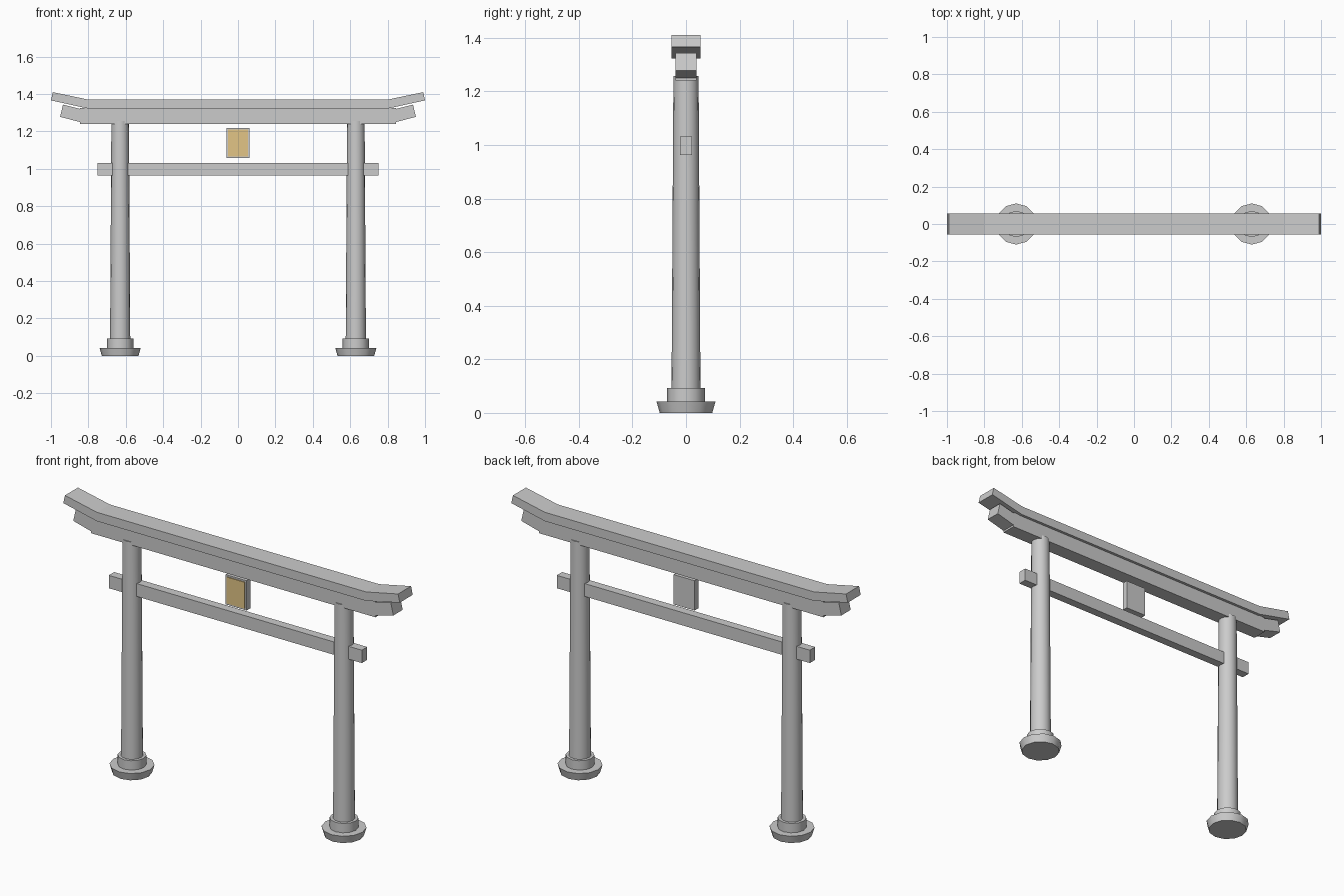
import bpy, bmesh, math

if "Cube" in bpy.data.objects:
    bpy.data.objects.remove(bpy.data.objects["Cube"])


def material(name, rgb):
    m = bpy.data.materials.new(name)
    m.diffuse_color = (*rgb, 1)
    m.use_nodes = True
    m.node_tree.nodes["Principled BSDF"].inputs["Base Color"].default_value = m.diffuse_color
    return m


GREY = material("stone_grey", (0.6, 0.6, 0.6))
GOLD = material("pale_gold", (0.76, 0.56, 0.24))


def finish(name, bm, mat, smooth=False):
    bmesh.ops.recalc_face_normals(bm, faces=bm.faces)
    me = bpy.data.meshes.new(name)
    bm.to_mesh(me)
    bm.free()
    me.materials.append(mat)
    ob = bpy.data.objects.new(name, me)
    bpy.context.collection.objects.link(ob)
    if smooth:
        bpy.ops.object.select_all(action='DESELECT')
        ob.select_set(True)
        bpy.context.view_layer.objects.active = ob
        bpy.ops.object.shade_smooth_by_angle(angle=math.radians(35))
    return ob


def prism(name, outline, y0, y1, mat=GREY):
    """Extrude an x-z outline from y0 to y1."""
    bm = bmesh.new()
    face = bm.faces.new([bm.verts.new((x, y0, z)) for x, z in outline])
    ext = bmesh.ops.extrude_face_region(bm, geom=[face])
    moved = [v for v in ext["geom"] if isinstance(v, bmesh.types.BMVert)]
    bmesh.ops.translate(bm, verts=moved, vec=(0, y1 - y0, 0))
    return finish(name, bm, mat)


def box(name, x, z0, z1, y0, y1, mat=GREY):
    return prism(name, [(-x, z0), (x, z0), (x, z1), (-x, z1)], y0, y1, mat)


def drum(name, x, z0, z1, r0, r1, sides):
    """Tapered round part standing at x."""
    bm = bmesh.new()
    bmesh.ops.create_cone(bm, cap_ends=True, segments=sides, radius1=r0,
                          radius2=r1, depth=z1 - z0)
    bmesh.ops.translate(bm, verts=bm.verts, vec=(x, 0, (z0 + z1) / 2))
    return finish(name, bm, GREY, True)


# pillars on stepped round footings, and upturned ends of the lower lintel
for side, s in (("left", -1), ("right", 1)):
    drum(side + "_footing", s * 0.63, 0, 0.042, 0.098, 0.11, 12)
    drum(side + "_plinth", s * 0.63, 0.042, 0.092, 0.07, 0.07, 12)
    drum(side + "_pillar", s * 0.63, 0.092, 1.257, 0.054, 0.047, 16)
    end = [(0.80, 1.24), (0.845, 1.25), (0.951, 1.278), (0.936, 1.343), (0.80, 1.31)]
    prism(side + "_lower_lintel_end", [(s * x, z) for x, z in end], -0.04, 0.04)

# lower lintel and tie beam
box("lower_lintel", 0.845, 1.24, 1.325, -0.04, 0.04)
box("tie_beam", 0.752, 0.963, 1.032, -0.023, 0.023)

# top lintel with upturned ends
half = [(0.80, 1.322), (1.0, 1.366), (0.99, 1.41), (0.80, 1.37)]
mirrored = [(-x, z) for x, z in reversed(half)]
prism("top_lintel", half + mirrored, -0.055, 0.055)

# hanging plaque with a gold face
box("plaque", 0.062, 1.058, 1.218, -0.016, 0.016)
box("plaque_face", 0.053, 1.067, 1.209, -0.021, -0.015, GOLD)
